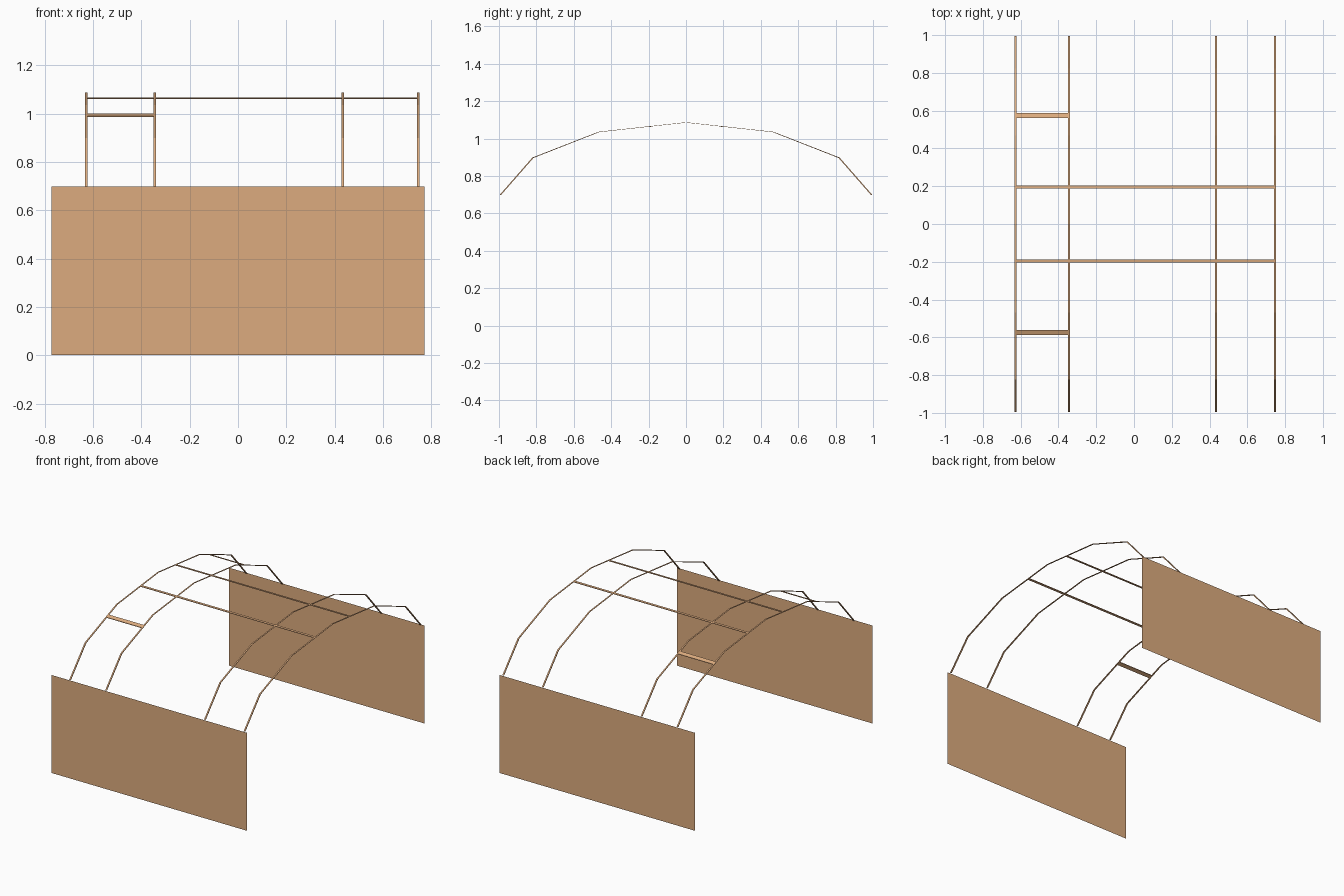
import bpy, bmesh
from mathutils import Vector

if "Cube" in bpy.data.objects:
    bpy.data.objects.remove(bpy.data.objects["Cube"])

wood = bpy.data.materials.new("wood")
wood.diffuse_color = (0.72, 0.41, 0.21, 1)
wood.use_nodes = True
wood.node_tree.nodes["Principled BSDF"].inputs["Base Color"].default_value = wood.diffuse_color

# Right half of the arch outline (y, z), mirrored for the whole rib
HALF = [(0.0, 1.087), (0.468, 1.036), (0.822, 0.898), (0.996, 0.699)]
ARCH = [(-y, z) for y, z in reversed(HALF[1:])] + HALF


def add_object(name, bm):
    bmesh.ops.recalc_face_normals(bm, faces=bm.faces)
    mesh = bpy.data.meshes.new(name)
    bm.to_mesh(mesh)
    bm.free()
    mesh.materials.append(wood)
    ob = bpy.data.objects.new(name, mesh)
    bpy.context.collection.objects.link(ob)
    return ob


def strip(name, x0, x1, outer, inner):
    """Thin solid between an outer and an inner (y, z) line, from x0 to x1."""
    bm = bmesh.new()
    rings = [[bm.verts.new((x, *p)) for x, p in
              ((x0, o), (x1, o), (x1, i), (x0, i))] for o, i in zip(outer, inner)]
    for a, b in zip(rings, rings[1:]):
        for k in range(4):
            j = (k + 1) % 4
            bm.faces.new((a[k], a[j], b[j], b[k]))
    bm.faces.new(rings[0])
    bm.faces.new(rings[-1])
    return add_object(name, bm)


# Side walls: flat single-sheet boards
for side, label in ((-1, "front"), (1, "back")):
    bm = bmesh.new()
    bm.faces.new([bm.verts.new((x, side, z)) for x, z in
                  ((-0.771, 0), (0.771, 0), (0.771, 0.698), (-0.771, 0.698))])
    wall = add_object(label + "_wall", bm)
    if wall.data.polygons[0].normal.y * side < 0:
        wall.data.flip_normals()

# Roof ribs
inner_arch = [(y * 0.992, z - 0.002) for y, z in ARCH]
inner_arch[0] = (inner_arch[0][0], ARCH[0][1])
inner_arch[-1] = (inner_arch[-1][0], ARCH[-1][1])
RIBS = [-0.628, -0.345, 0.434, 0.746]
for n, x in enumerate(RIBS):
    strip(f"roof_rib_{n + 1}", x - 0.005, x + 0.005, ARCH, inner_arch)


# Purlins: flat slats lying along the slope of the ribs
def purlin(name, y, width, seg, x0, x1):
    (ya, za), (yb, zb) = HALF[seg], HALF[seg + 1]
    slope = (zb - za) / (yb - ya)
    for side, label in ((-1, "front"), (1, "back")):
        outer = [(side * v, za + slope * (v - ya)) for v in
                 (y - width / 2, y + width / 2)]
        inner = [(v, z - 0.004) for v, z in outer]
        strip(f"{label}_{name}", x0, x1, outer, inner)


purlin("long_purlin", 0.196, 0.016, 0, RIBS[0], RIBS[3])
purlin("short_purlin", 0.574, 0.025, 1, RIBS[0], RIBS[1])
